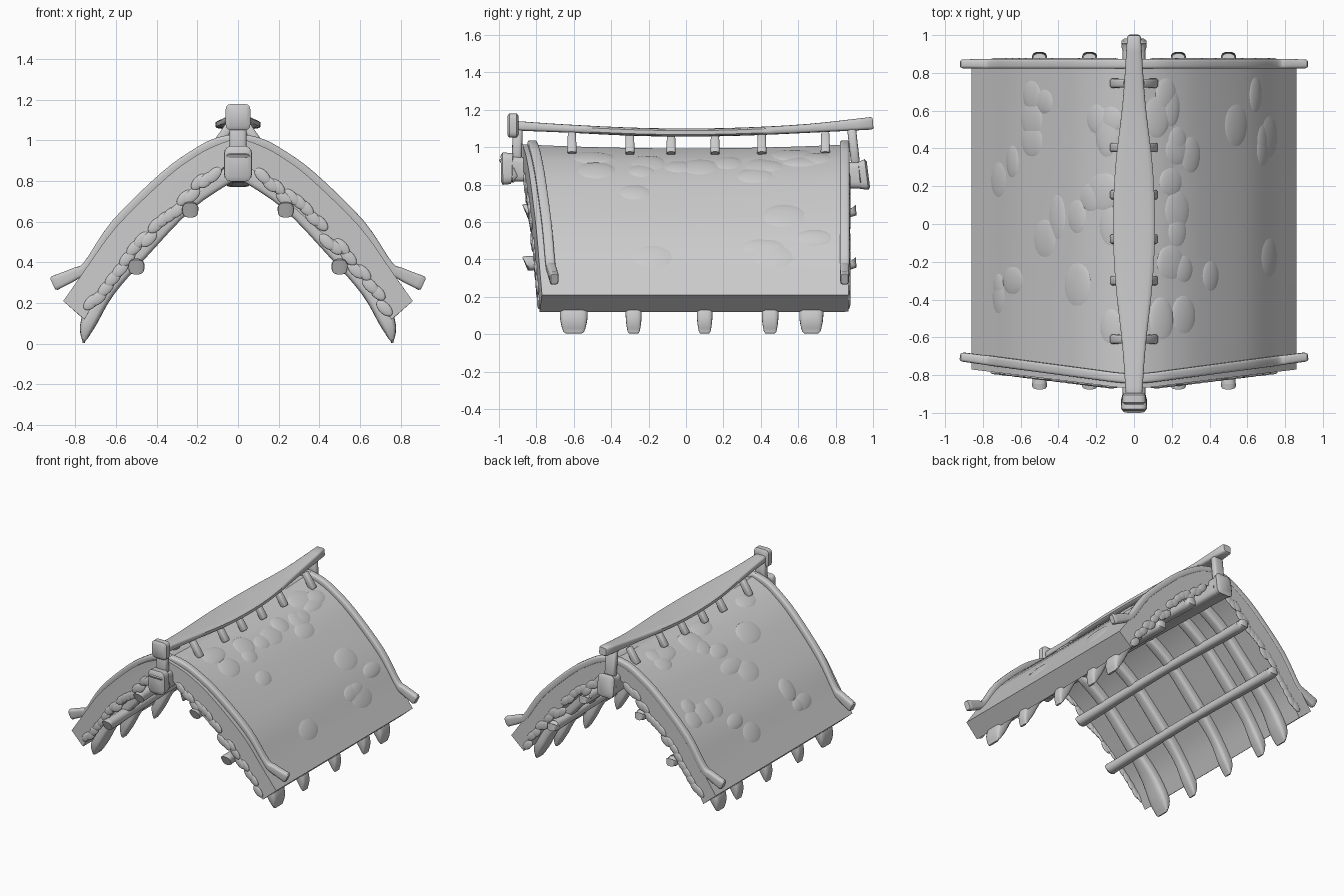
import bpy, bmesh, math, random
from mathutils import Vector, Matrix

if "Cube" in bpy.data.objects:
    bpy.data.objects.remove(bpy.data.objects["Cube"])

random.seed(4)


def finish(bm, name, angle=40):
    bmesh.ops.recalc_face_normals(bm, faces=bm.faces[:])
    me = bpy.data.meshes.new(name)
    bm.to_mesh(me)
    bm.free()
    ob = bpy.data.objects.new(name, me)
    bpy.context.collection.objects.link(ob)
    bpy.ops.object.select_all(action='DESELECT')
    ob.select_set(True)
    bpy.context.view_layer.objects.active = ob
    bpy.ops.object.shade_smooth_by_angle(angle=math.radians(angle))
    return ob


def spline(pts, n=4):
    """Catmull-Rom curve through points of any dimension."""
    p = [Vector(q) for q in pts]
    p = [p[0] * 2 - p[1]] + p + [p[-1] * 2 - p[-2]]
    out = []
    for i in range(1, len(p) - 2):
        a, b, c, d = p[i - 1:i + 3]
        for k in range(n):
            t = k / n
            out.append(0.5 * (2 * b + (c - a) * t + (2 * a - 5 * b + 4 * c - d) * t * t
                              + (3 * b - a - 3 * c + d) * t ** 3))
    return out + [p[-2]]


def beam(name, pts, sizes, side, n=4, power=0.5):
    """Sweep a rounded-box section; sizes = half (side, normal) per point."""
    path = spline(pts, n)
    sz = spline(sizes, n)
    side = Vector(side).normalized()
    bm = bmesh.new()
    rings = []

    def ring(c, t, w, h):
        s = (side - t * side.dot(t)).normalized()
        u = t.cross(s)
        r = []
        for k in range(16):
            a = 2 * math.pi * (k + 0.5) / 16
            ca, sa = math.cos(a), math.sin(a)
            x = math.copysign(abs(ca) ** power, ca) * w
            y = math.copysign(abs(sa) ** power, sa) * h
            r.append(bm.verts.new(c + s * x + u * y))
        rings.append(r)

    last = len(path) - 1
    for i, c in enumerate(path):
        t = (path[min(i + 1, last)] - path[max(i - 1, 0)]).normalized()
        w, h = sz[i]
        if i == 0:
            ring(c, t, w * 0.8, h * 0.8)
            ring(c + t * 0.01, t, w, h)
        elif i == last:
            ring(c - t * 0.01, t, w, h)
            ring(c, t, w * 0.8, h * 0.8)
        else:
            ring(c, t, w, h)
    for a, b in zip(rings, rings[1:]):
        for k in range(16):
            bm.faces.new((a[k], a[k - 1], b[k - 1], b[k]))
    bm.faces.new(rings[0])
    bm.faces.new(rings[-1])
    return finish(bm, name)


# Thatch slab: arched section lofted front to back with a slight ridge sag
top = spline([(0, 1.015), (.1, .98), (.2, .93), (.35, .82), (.6, .575), (.75, .365), (.86, .21)])
low = spline([(.755, .12), (.65, .3), (.5, .465), (.25, .73), (.1, .85), (0, .9)])
half = top + low
loop = half + [Vector((-p.x, p.y)) for p in reversed(half) if p.x > 1e-5]


def front_y(x):
    return -0.875 + 0.105 * abs(x) / 0.86


def sag(x, y):
    return -0.022 * (1 - (y / 0.88) ** 2) * (1 - abs(x) / 0.86)


bm = bmesh.new()
rows = []
for j in range(13):
    row = []
    for p in loop:
        y = front_y(p.x) + (0.87 - front_y(p.x)) * j / 12
        row.append(bm.verts.new((p.x, y, p.y + sag(p.x, y))))
    rows.append(row)
for a, b in zip(rows, rows[1:]):
    for k in range(len(loop)):
        bm.faces.new((a[k], a[k - 1], b[k - 1], b[k]))
nt, nl, m = len(top), len(low), len(loop)
for row in (rows[0], rows[-1]):
    # gable faces bridge the outer and inner curves
    right = row[:nt] + row[nt:nt + nl]
    left = [row[0]] + [row[m - i] for i in range(1, nt + nl - 1)] + [row[nt + nl - 1]]
    bm.faces.new(right)
    bm.faces.new(left)
bmesh.ops.triangulate(bm, faces=[f for f in bm.faces if len(f.verts) > 4])
finish(bm, "thatch_roof", 35)

# Shallow worn patches on the slopes and gable faces
bm = bmesh.new()


def patch(c, x_axis, normal, a, b, h):
    x_axis, normal = x_axis.normalized(), normal.normalized()
    rot = Matrix((x_axis, normal.cross(x_axis), normal)).transposed().to_4x4()
    bmesh.ops.create_icosphere(bm, subdivisions=3, radius=1, matrix=Matrix.Translation(c)
                               @ rot @ Matrix.Diagonal((a, b, h, 1)))


for s in (1, -1):
    for i in range(20):
        k = random.randint(5, nt - 6)
        y = random.uniform(-0.6, 0.7)
        t = Vector((s * (top[k + 1].x - top[k - 1].x), 0, top[k + 1].y - top[k - 1].y))
        nrm = Vector((-t.z * s, 0, t.x * s))
        c = Vector((s * top[k].x, y, top[k].y + sag(top[k].x, y))) - nrm.normalized() * 0.012
        patch(c, t, nrm, random.uniform(.06, .1), random.uniform(.08, .15), 0.02)
    for i in range(18):
        x = 0.12 + 0.6 * i / 17
        z = 0.93 - 0.98 * x * (0.75 + 0.42 * x) + random.uniform(-0.03, 0.03)
        for y, d in ((front_y(x), -1), (0.87, 1)):
            patch(Vector((s * x, y, z)), Vector((s, 0, -1)), Vector((0, d, 0)), .05, .028, .01)
finish(bm, "thatch_patches")

# Edge trims along both gables, flaring outward at the eaves
for s, tag in ((1, "right"), (-1, "left")):
    xz = [(-.02, 1.015), (.1, .99), (.2, .94), (.36, .825), (.6, .59), (.74, .385), (.8, .345), (.91, .295)]
    wid = [(.026, .024)] * 6 + [(.025, .03), (.024, .037)]
    beam("front_trim_" + tag, [(s * x, -.825 + .12 * abs(x) / .9, z) for x, z in xz], wid, (0, 1, 0))
    beam("back_trim_" + tag, [(s * x, .848, z) for x, z in xz], wid, (0, 1, 0))

    # Rafters with pointed tails below the eaves
    for i, (y, w) in enumerate(((-.6, .075), (-.28, .043), (.1, .042), (.45, .045), (.67, .065))):
        beam(f"rafter_{tag}_{i + 1}",
             [(s * .76, y, .005), (s * .735, y, .105), (s * .645, y, .265), (s * .48, y, .455),
              (s * .25, y, .695), (s * .02, y, .85)],
             [(w * .75, .008), (w, .04), (w * .85, .042), (.045, .042), (.04, .042), (.036, .04)],
             (0, 1, 0))

    # Round purlins tied under the rafters
    for nm, x, z in (("upper", .235, .66), ("lower", .5, .38)):
        beam(f"{nm}_purlin_{tag}",
             [(s * x, -.845, z), (s * x, -.78, z), (s * x, 0, z + .012), (s * x, .8, z), (s * x, .88, z + .01)],
             [(.04, .04), (.038, .038), (.032, .032), (.037, .037), (.041, .041)], (1, 0, 0), power=0.8)

    # Pegs from the ridge board down to the thatch
    for i, y in enumerate((-.61, -.3, -.08, .155, .405, .745)):
        beam(f"ridge_peg_{tag}_{i + 1}", [(s * .04, y, 1.075), (s * .112, y, .965)],
             [(.022, .022), (.025, .024)], (0, 1, 0), n=2)

# Ridge beam under the thatch with thick ends
beam("ridge_beam", [(0, -.99, .885), (0, -.93, .885), (0, -.86, .88), (0, 0, .855), (0, .86, .85), (0, .93, .85), (0, .975, .855)],
     [(.068, .088), (.07, .082), (.06, .065), (.05, .06), (.06, .07), (.065, .075), (.068, .085)],
     (1, 0, 0), power=0.4)

# Leaf-shaped ridge board with upswept ends
beam("ridge_board", [(0, -.93, 1.115), (0, -.65, 1.1), (0, -.3, 1.083), (0, 0, 1.078), (0, .3, 1.083), (0, .65, 1.1), (0, 1.0, 1.128)],
     [(.042, .026), (.062, .022), (.1, .022), (.112, .022), (.1, .022), (.06, .024), (.036, .034)],
     (1, 0, 0), power=0.45)

# Cap block and posts holding the ridge board
beam("ridge_cap", [(0, -.955, 1.115), (0, -.895, 1.115)], [(.062, .065)] * 2, (1, 0, 0), n=2, power=0.4)
beam("front_post", [(0, -.905, .9), (0, -.9, 1.1)], [(.042, .027)] * 2, (1, 0, 0), n=2)
beam("back_post", [(0, .91, .88), (0, .885, 1.1)], [(.042, .024)] * 2, (1, 0, 0), n=2)
